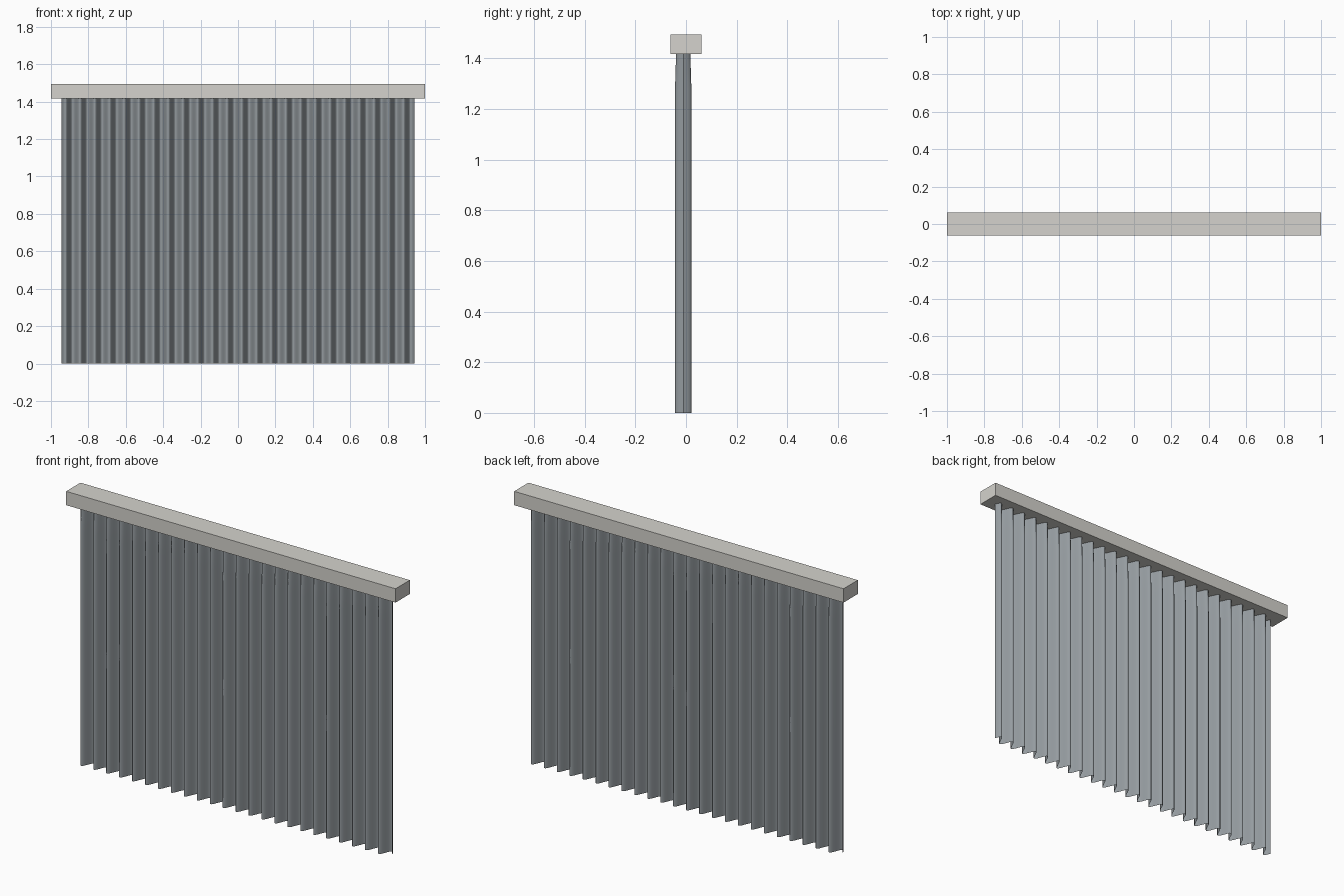
import bpy, bmesh, math

if "Cube" in bpy.data.objects:
    bpy.data.objects.remove(bpy.data.objects["Cube"])


def material(name, rgb):
    m = bpy.data.materials.new(name)
    m.diffuse_color = (*rgb, 1)
    m.use_nodes = True
    m.node_tree.nodes["Principled BSDF"].inputs["Base Color"].default_value = m.diffuse_color
    return m


# Head rail: plain box along the top
bpy.ops.mesh.primitive_cube_add(size=1, location=(0, 0, 1.456))
rail = bpy.context.object
rail.name = "head_rail"
rail.scale = (2.0, 0.124, 0.076)
bpy.ops.object.transform_apply(location=False, rotation=False, scale=True)
rail.data.materials.append(material("rail_cream", (0.66, 0.65, 0.61)))

# Pleated curtain: a wavy sheet whose folds draw in slightly near the rail
FOLDS, STEPS = 24, 12
HALF_WIDTH, Y_MID = 0.943, -0.011
ROWS = [(0.0, 0.0325), (0.65, 0.0325), (1.28, 0.0325), (1.35, 0.030), (1.42, 0.0285)]

bm = bmesh.new()
grid = []
for z, depth in ROWS:
    row = []
    for i in range(FOLDS * STEPS + 1):
        u = i / STEPS
        x = -HALF_WIDTH + 2 * HALF_WIDTH * u / FOLDS
        row.append(bm.verts.new((x, Y_MID - depth * math.sin(2 * math.pi * u), z)))
    grid.append(row)
for low, high in zip(grid, grid[1:]):
    for i in range(len(low) - 1):
        bm.faces.new((low[i], low[i + 1], high[i + 1], high[i]))
mesh = bpy.data.meshes.new("curtain")
bm.to_mesh(mesh)
bm.free()
curtain = bpy.data.objects.new("curtain", mesh)
bpy.context.collection.objects.link(curtain)
mesh.materials.append(material("curtain_grey", (0.30, 0.33, 0.35)))

# Soft folds
bpy.ops.object.select_all(action='DESELECT')
curtain.select_set(True)
bpy.context.view_layer.objects.active = curtain
bpy.ops.object.shade_smooth_by_angle(angle=math.radians(80))
